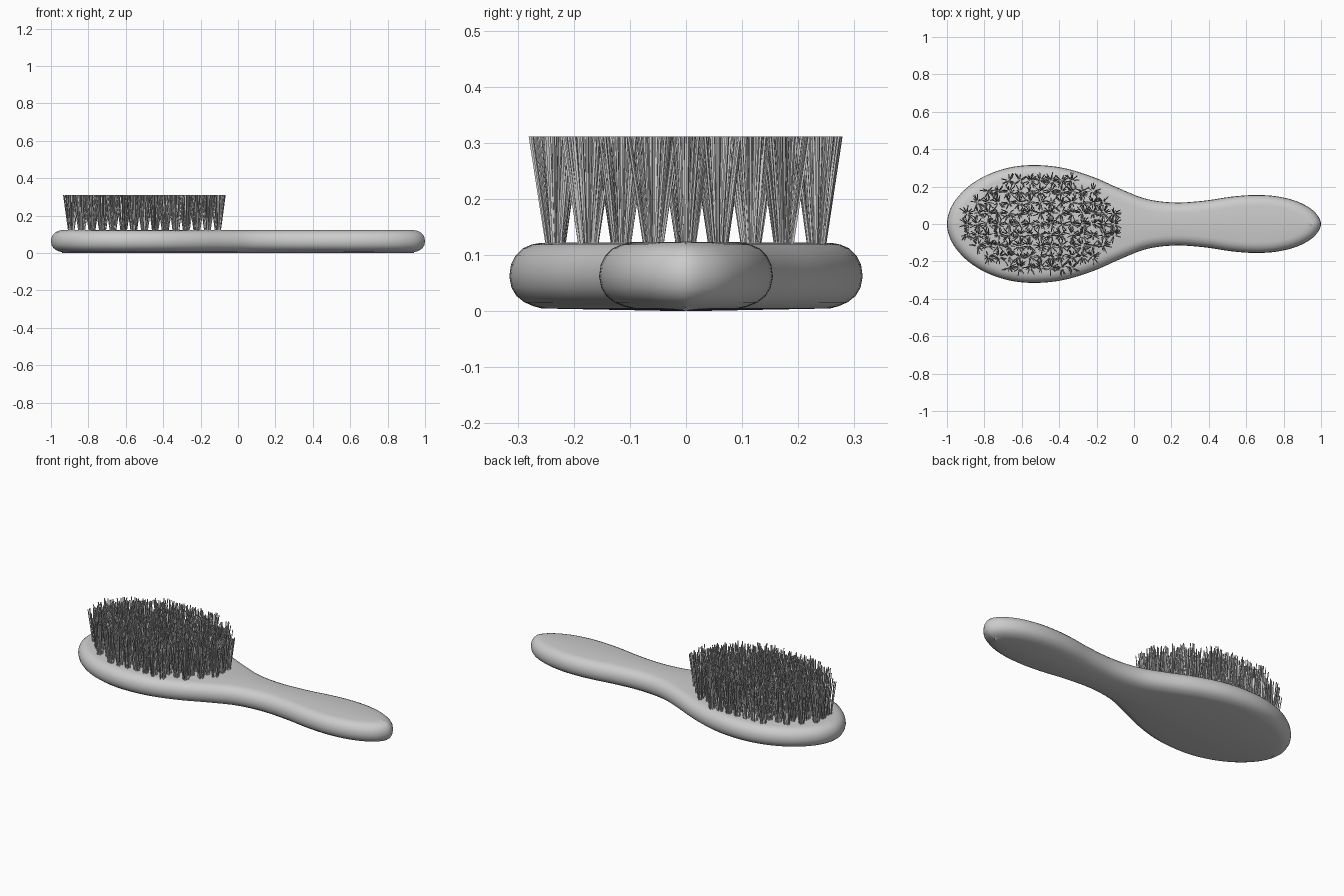
import bpy, bmesh, math, random
from mathutils import Vector

if "Cube" in bpy.data.objects:
    bpy.data.objects.remove(bpy.data.objects["Cube"])

random.seed(4)


def catmull(pts, steps):
    """Closed smooth curve through 2D points."""
    out, n = [], len(pts)
    for i in range(n):
        a, b, c, d = (Vector(pts[(i + k) % n]) for k in (-1, 0, 1, 2))
        # centripetal knots keep uneven spacing smooth
        t0 = 0
        t1 = t0 + math.sqrt((b - a).length)
        t2 = t1 + math.sqrt((c - b).length)
        t3 = t2 + math.sqrt((d - c).length)
        for s in range(steps):
            t = t1 + (t2 - t1) * s / steps
            A1 = a * ((t1 - t) / (t1 - t0)) + b * ((t - t0) / (t1 - t0))
            A2 = b * ((t2 - t) / (t2 - t1)) + c * ((t - t1) / (t2 - t1))
            A3 = c * ((t3 - t) / (t3 - t2)) + d * ((t - t2) / (t3 - t2))
            B1 = A1 * ((t2 - t) / (t2 - t0)) + A2 * ((t - t0) / (t2 - t0))
            B2 = A2 * ((t3 - t) / (t3 - t1)) + A3 * ((t - t1) / (t3 - t1))
            out.append(B1 * ((t2 - t) / (t2 - t1)) + B2 * ((t - t1) / (t2 - t1)))
    return out


def make_object(name, bm):
    bmesh.ops.recalc_face_normals(bm, faces=bm.faces)
    me = bpy.data.meshes.new(name)
    bm.to_mesh(me)
    bm.free()
    ob = bpy.data.objects.new(name, me)
    bpy.context.collection.objects.link(ob)
    return ob


# Wooden body: paddle outline swept through a rounded edge profile
half = [(-0.975, 0.095), (-0.90, 0.188), (-0.79, 0.26), (-0.66, 0.303), (-0.53, 0.315),
        (-0.38, 0.300), (-0.22, 0.252), (-0.06, 0.182), (0.07, 0.133), (0.22, 0.115),
        (0.38, 0.125), (0.53, 0.147), (0.66, 0.155), (0.78, 0.145), (0.89, 0.113),
        (0.97, 0.060)]
pts = [(-1, 0)] + half + [(1, 0)] + [(x, -y) for x, y in reversed(half)]
outline = catmull(pts, 5)
n = len(outline)
normals = []
for i in range(n):
    t = (outline[(i + 1) % n] - outline[i - 1]).normalized()
    normals.append(Vector((t.y, -t.x)))      # points inward

# (inset, z) from bottom to top
profile = [(0.058, 0.005), (0.043, 0.009), (0.027, 0.016), (0.013, 0.027), (0.004, 0.042),
           (0.0, 0.062), (0.003, 0.083), (0.011, 0.099), (0.024, 0.112), (0.040, 0.119),
           (0.056, 0.122)]
bm = bmesh.new()
rings = []
for inset, z in profile:
    rings.append([bm.verts.new((*(p + m * inset), z)) for p, m in zip(outline, normals)])
for lo, hi in zip(rings, rings[1:]):
    for i in range(n):
        j = (i + 1) % n
        bm.faces.new((lo[i], lo[j], hi[j], hi[i]))
# close both broad faces with a slightly raised centre spine
for ring, z in ((rings[0], 0.0), (rings[-1], 0.124)):
    h = n // 2
    spine = [bm.verts.new((ring[i].co.x, 0, z)) for i in range(1, h)]
    for side in (1, -1):
        s = lambda i: ring[(side * i) % n]
        bm.faces.new((s(0), s(1), spine[0]))
        bm.faces.new((s(h), s(h - 1), spine[-1]))
        for i in range(1, h - 1):
            bm.faces.new((s(i), s(i + 1), spine[i], spine[i - 1]))
body = make_object("brush_body", bm)
for p in body.data.polygons:
    p.use_smooth = True


# Bristle tufts: fanned bundles of thin prisms on an oval grid
def add_bristle(bm, base, tip, r):
    a = random.uniform(0, math.pi)
    ring = [Vector((math.cos(a + k * math.pi / 2), math.sin(a + k * math.pi / 2), 0)) * r
            for k in range(4)]
    lo = [bm.verts.new(base + v) for v in ring]
    hi = [bm.verts.new(tip + v) for v in ring]
    for k in range(4):
        bm.faces.new((lo[k], lo[k - 1], hi[k - 1], hi[k]))
    bm.faces.new(hi)
    bm.faces.new(lo[::-1])


bm = bmesh.new()
for col in range(-7, 8):
    for row in range(-4, 5):
        dx, dy = col * 0.056, row * 0.058
        if (dx / 0.42) ** 2 + (dy / 0.26) ** 2 > 1:
            continue
        for k in range(18):
            a = random.uniform(0, 2 * math.pi)
            f = math.sqrt(random.random())
            d = Vector((math.cos(a), math.sin(a), 0)) * f
            c = Vector((-0.5 + dx, dy, 0))
            add_bristle(bm, c + d * 0.015 + Vector((0, 0, 0.112)),
                        c + d * 0.046 + Vector((0, 0, 0.311)), 0.0028)
make_object("bristles", bm)
